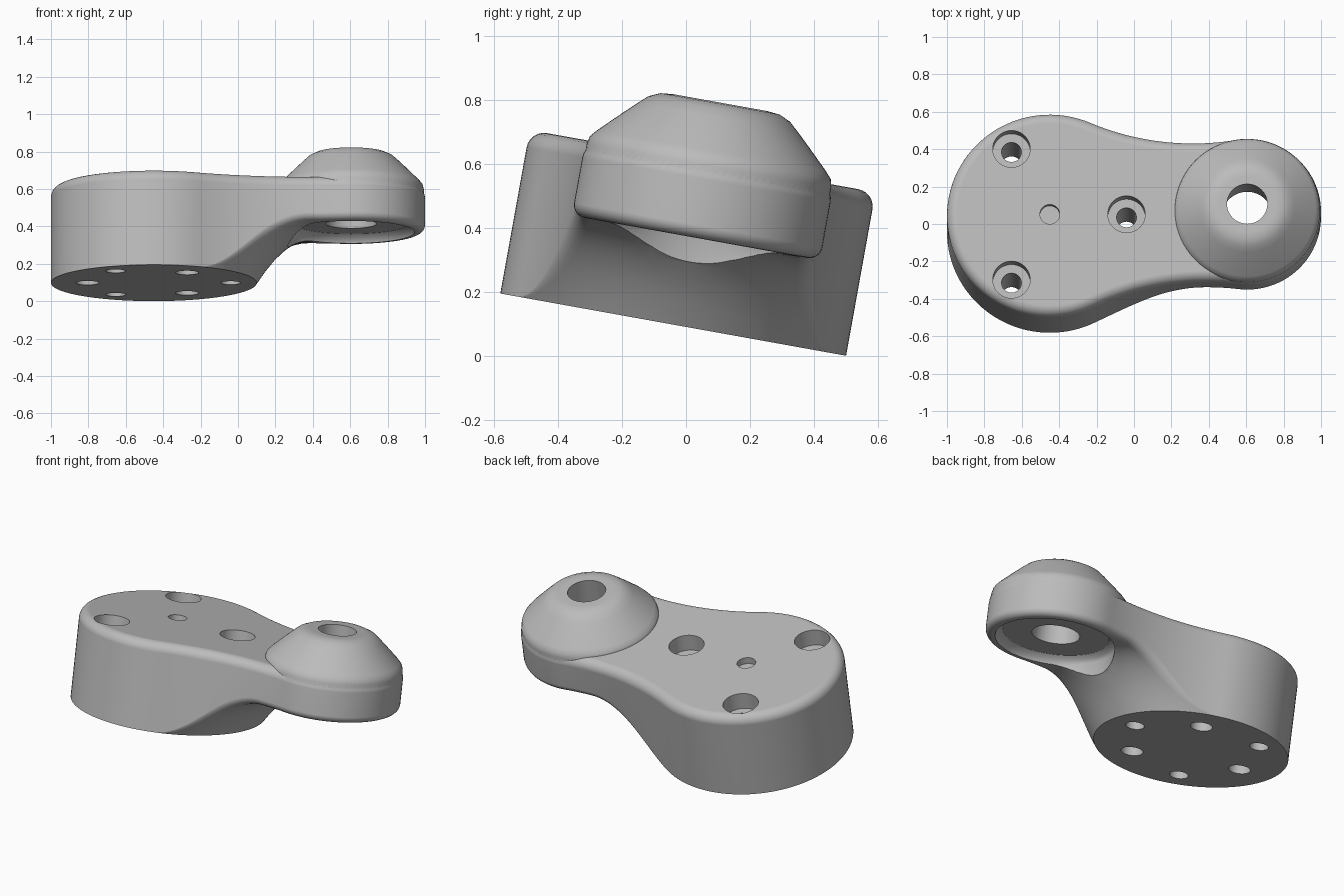
import bpy, bmesh, math
from mathutils import Vector

if "Cube" in bpy.data.objects:
    bpy.data.objects.remove(bpy.data.objects["Cube"], do_unlink=True)

# Main dimensions
BASE, BASE_R = Vector((-0.45, 0)), 0.55
EYE, EYE_R = Vector((0.605, 0.022)), 0.395
NECK_R = 1.4
TOP, UNDER = 0.52, 0.28
TOP_FILLET, LOW_FILLET = 0.055, 0.04
TILT = math.radians(-10.2)

grey = bpy.data.materials.new("cast_grey")
grey.use_nodes = True
grey.diffuse_color = (0.5, 0.5, 0.5, 1)
grey.node_tree.nodes["Principled BSDF"].inputs["Base Color"].default_value = (0.5, 0.5, 0.5, 1)


def make_object(name, bm):
    bmesh.ops.remove_doubles(bm, verts=bm.verts, dist=1e-5)
    bmesh.ops.dissolve_degenerate(bm, edges=bm.edges, dist=1e-5)
    bmesh.ops.recalc_face_normals(bm, faces=bm.faces)
    mesh = bpy.data.meshes.new(name)
    bm.to_mesh(mesh)
    bm.free()
    mesh.materials.append(grey)
    obj = bpy.data.objects.new(name, mesh)
    bpy.context.collection.objects.link(obj)
    return obj


def bridge(bm, a, b):
    for i in range(len(a)):
        j = (i + 1) % len(a)
        bm.faces.new((a[i], a[j], b[j], b[i]))


def lathe(bm, centre, profile, steps=48):
    """Closed solid turned about a vertical axis; profile is (radius, height)."""
    rings = []
    for r, z in profile:
        angles = [math.tau * i / steps for i in range(steps)]
        rings.append([bm.verts.new((centre[0] + r * math.cos(a), centre[1] + r * math.sin(a), z))
                      for a in angles])
    for a, b in zip(rings, rings[1:]):
        bridge(bm, a, b)
    bm.faces.new(rings[0])
    bm.faces.new(rings[-1])


def boolean(target, tool, operation):
    mod = target.modifiers.new(operation.lower(), 'BOOLEAN')
    mod.object, mod.operation, mod.solver = tool, operation, 'EXACT'
    bpy.context.view_layer.objects.active = target
    bpy.ops.object.modifier_apply(modifier=mod.name)
    bpy.data.objects.remove(tool, do_unlink=True)


def neck_centre(side):
    """Centre of the concave arc tangent to both round ends."""
    d = EYE - BASE
    a, b = BASE_R + NECK_R, EYE_R + NECK_R
    along = (d.length_squared + a * a - b * b) / (2 * d.length)
    across = math.sqrt(a * a - along * along)
    axis = d.normalized()
    return BASE + axis * along + Vector((-axis.y, axis.x)) * across * side


def arc(centre, radius, start, end, steps, sign=1):
    """Points with outward normals, last point left out."""
    out = []
    for i in range(steps):
        a = start + (end - start) * i / steps
        n = Vector((math.cos(a), math.sin(a)))
        out.append((centre + n * radius, n * sign))
    return out


def outline():
    up, low = neck_centre(1), neck_centre(-1)
    ang = lambda v: math.atan2(v.y, v.x)
    eye_up, eye_low = ang(up - EYE), ang(low - EYE)
    base_up, base_low = ang(up - BASE), ang(low - BASE)
    turn = math.tau
    pts = arc(EYE, EYE_R, eye_low, eye_up, 48)
    pts += arc(up, NECK_R, ang(EYE - up), ang(BASE - up), 24, -1)
    pts += arc(BASE, BASE_R, base_up, base_low + turn, 72)
    pts += arc(low, NECK_R, ang(BASE - low), ang(EYE - low), 24, -1)
    return pts


def underside(p):
    """Height of the lower surface, sweeping up from the base flange."""
    t = min(1, max(0, ((p - BASE).length - BASE_R) / 0.35))
    return UNDER * (1 - (1 - t) ** 2)


# Arm body: rounded top, side wall, rounded lower edge, swept underside
bm = bmesh.new()
contour = outline()
loops = []
for k in range(7):
    t = math.pi / 2 * (1 - k / 6)
    inset = TOP_FILLET * (1 - math.cos(t))
    z = TOP - TOP_FILLET * (1 - math.sin(t))
    loops.append([(p - n * inset, z) for p, n in contour])
for k in range(6):
    t = math.pi / 2 * k / 5
    loop = []
    for p, n in contour:
        f = LOW_FILLET * min(1, underside(p) / 0.2)
        q = p - n * f * (1 - math.cos(t))
        loop.append((q, underside(q) + f * (1 - math.sin(t))))
    loops.append(loop)
edge = [q for q, z in loops[-1]]
for k in range(1, 17):
    loop = []
    for q in edge:
        d = q - BASE
        r = d.length + (BASE_R - d.length) * k / 16
        s = BASE + d.normalized() * r
        loop.append((s, underside(s)))
    loops.append(loop)
rings = [[bm.verts.new((p.x, p.y, z)) for p, z in loop] for loop in loops]
for a, b in zip(rings, rings[1:]):
    bridge(bm, a, b)
bm.faces.new(rings[0])
bm.faces.new(rings[-1])
arm = make_object("mounting_arm", bm)

# Raised conical boss around the eye
bm = bmesh.new()
lathe(bm, EYE, [(0.3, 0.42), (0.387, 0.44), (0.389, 0.51), (0.383, 0.535), (0.365, 0.556),
                (0.3, 0.62), (0.255, 0.663), (0.225, 0.69), (0.19, 0.706), (0.15, 0.71)], 96)
boolean(arm, make_object("eye_boss", bm), 'UNION')

# Hole cutters: tapered eye with lower recess
bm = bmesh.new()
lathe(bm, EYE, [(0.34, 0.1), (0.338, 0.285), (0.325, 0.308), (0.3, 0.325),
                (0.135, 0.325), (0.105, 0.75)], 96)
# Counterbored bolt holes alternating with blind holes from below
for i in range(3):
    a = math.tau * i / 3
    bolt = BASE + Vector((math.cos(a), math.sin(a))) * 0.41
    lathe(bm, bolt, [(0.053, -0.1), (0.053, 0.42), (0.1, 0.42), (0.1, 0.6)])
    blind = BASE - Vector((math.cos(a), math.sin(a))) * 0.355
    lathe(bm, blind, [(0.062, -0.1), (0.062, 0.25)])
# Shallow centre locating hole
lathe(bm, BASE, [(0.053, 0.48), (0.053, 0.6)])
boolean(arm, make_object("hole_cutter", bm), 'DIFFERENCE')

# Tilt into place and shade
arm.rotation_euler.x = TILT
arm.location = (0, -0.04, 0.0975)
for o in bpy.context.selected_objects:
    o.select_set(False)
arm.select_set(True)
bpy.context.view_layer.objects.active = arm
bpy.ops.object.transform_apply(location=True, rotation=True, scale=True)
bpy.ops.object.shade_smooth_by_angle(angle=math.radians(32))
weighted = arm.modifiers.new("weighted_normals", 'WEIGHTED_NORMAL')
weighted.keep_sharp = True
